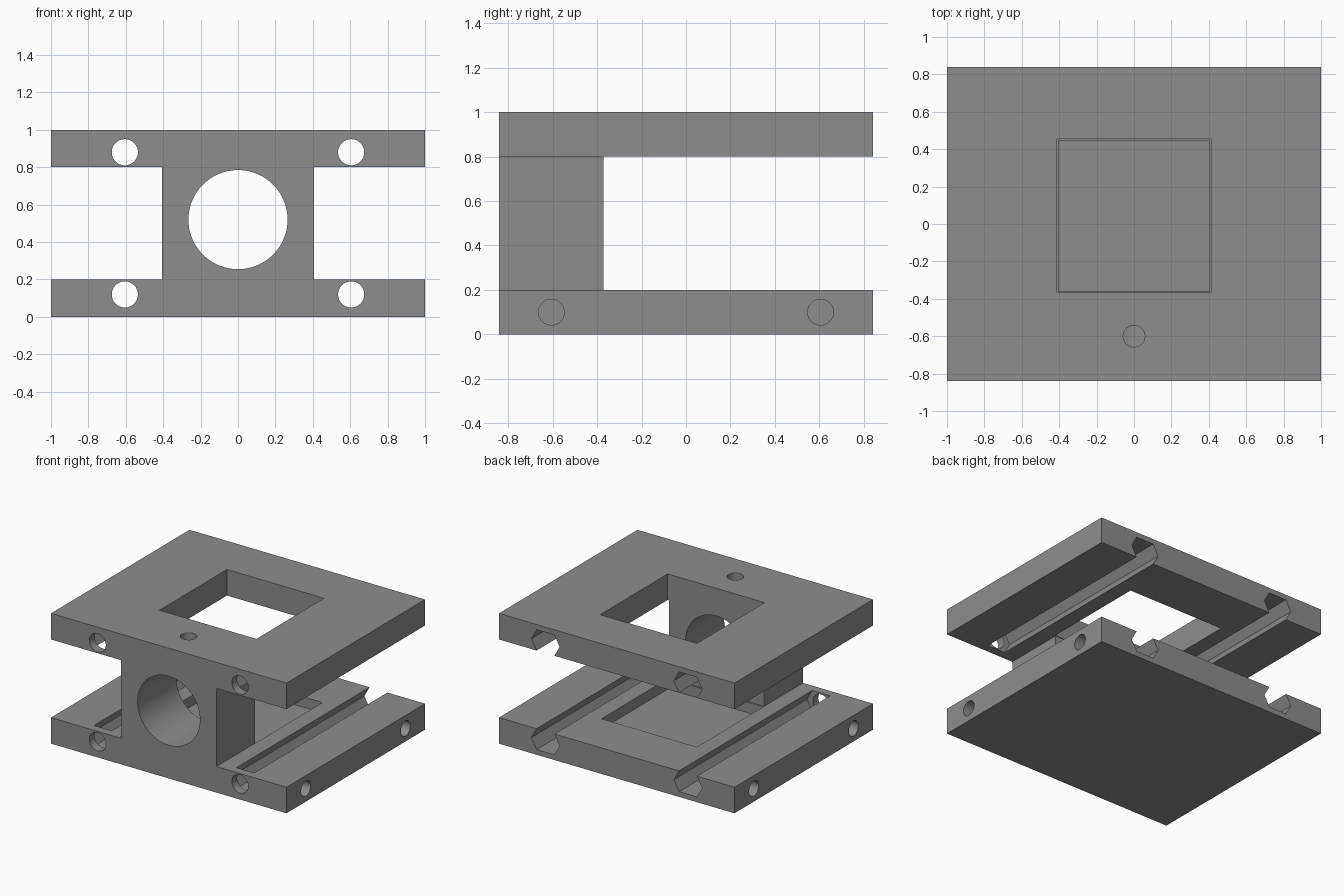
import bpy, bmesh, math
from mathutils import Matrix

if "Cube" in bpy.data.objects:
    bpy.data.objects.remove(bpy.data.objects["Cube"])

grey = bpy.data.materials.new("grey plastic")
grey.diffuse_color = (0.27, 0.27, 0.27, 1)
grey.use_nodes = True
grey.node_tree.nodes["Principled BSDF"].inputs["Base Color"].default_value = grey.diffuse_color


def finish(bm, name):
    bmesh.ops.recalc_face_normals(bm, faces=bm.faces)
    me = bpy.data.meshes.new(name)
    bm.to_mesh(me)
    bm.free()
    me.materials.append(grey)
    ob = bpy.data.objects.new(name, me)
    bpy.context.collection.objects.link(ob)
    return ob


def box(name, lo, hi):
    bm = bmesh.new()
    bmesh.ops.create_cube(bm, size=1)
    for v in bm.verts:
        v.co = [lo[i] + (v.co[i] + 0.5) * (hi[i] - lo[i]) for i in range(3)]
    return finish(bm, name)


def cylinder(name, r, length, centre, axis, sides=48):
    bm = bmesh.new()
    rot = {'X': Matrix.Rotation(math.pi / 2, 4, 'Y'),
           'Y': Matrix.Rotation(math.pi / 2, 4, 'X'),
           'Z': Matrix.Identity(4)}[axis]
    bmesh.ops.create_cone(bm, cap_ends=True, segments=sides, radius1=r, radius2=r,
                          depth=length, matrix=Matrix.Translation(centre) @ rot)
    return finish(bm, name)


def groove(name, x, z, y0, y1, side):
    # six-sided channel whose open flat breaks through the plate's inner face
    prof = [(-.12, 0), (-.075, -.08), (.075, -.08), (.12, 0), (.076, .08),
            (.076, .1), (-.076, .1), (-.076, .08)]
    bm = bmesh.new()
    f = bm.faces.new([bm.verts.new((x + px, y0, z + side * pz)) for px, pz in prof])
    ext = bmesh.ops.extrude_face_region(bm, geom=[f])
    verts = [g for g in ext['geom'] if isinstance(g, bmesh.types.BMVert)]
    bmesh.ops.translate(bm, verts=verts, vec=(0, y1 - y0, 0))
    return finish(bm, name)


def boolean(ob, others, op='DIFFERENCE'):
    for o in others:
        m = ob.modifiers.new(op.lower(), 'BOOLEAN')
        m.operation, m.solver, m.object = op, 'EXACT', o
    bpy.context.view_layer.objects.active = ob
    for m in list(ob.modifiers):
        bpy.ops.object.modifier_apply(modifier=m.name)
    for o in others:
        bpy.data.objects.remove(o, do_unlink=True)


# Plates and the bearing block between them
lower = box("lower_plate", (-1, -.84, 0), (1, .84, .2))
upper = box("upper_plate", (-1, -.84, .8), (1, .84, 1))
block = box("bearing_block", (-.405, -.84, .2), (.405, -.37, .8))

# Rod grooves open at the back, with round holes through the front wall
for plate, z, side in ((lower, .12, 1), (upper, .88, -1)):
    cuts = []
    for x in (-.605, .605):
        cuts.append(groove("groove_cutter", x, z, -.775, .9, side))
        cuts.append(cylinder("rod_hole_cutter", .07, .3, (x, -.85, z), 'Y'))
    boolean(plate, cuts)

# Square pocket below, blind holes in the sides of the lower plate
cuts = [box("pocket_cutter", (-.405, -.36, .12), (.405, .447, .3))]
for x in (-1, 1):
    for y in (-.605, .605):
        cuts.append(cylinder("side_hole_cutter", .058, .4, (x, y, .1), 'X'))
boolean(lower, cuts)

# Square window and screw hole in the upper plate
boolean(upper, [box("window_cutter", (-.412, -.365, .7), (.412, .454, 1.1)),
                cylinder("screw_hole_cutter", .058, .5, (0, -.6, .95), 'Z')])

# Large bore, and the screw hole continued into it
boolean(block, [cylinder("bore_cutter", .265, 1.2, (0, -.6, .52), 'Y', 96),
                cylinder("screw_hole_cutter", .058, .4, (0, -.6, .8), 'Z')])

# Smooth round holes, sharp edges elsewhere
for ob in (lower, upper, block):
    bpy.ops.object.select_all(action='DESELECT')
    ob.select_set(True)
    bpy.context.view_layer.objects.active = ob
    bpy.ops.object.shade_smooth_by_angle(angle=math.radians(30))
